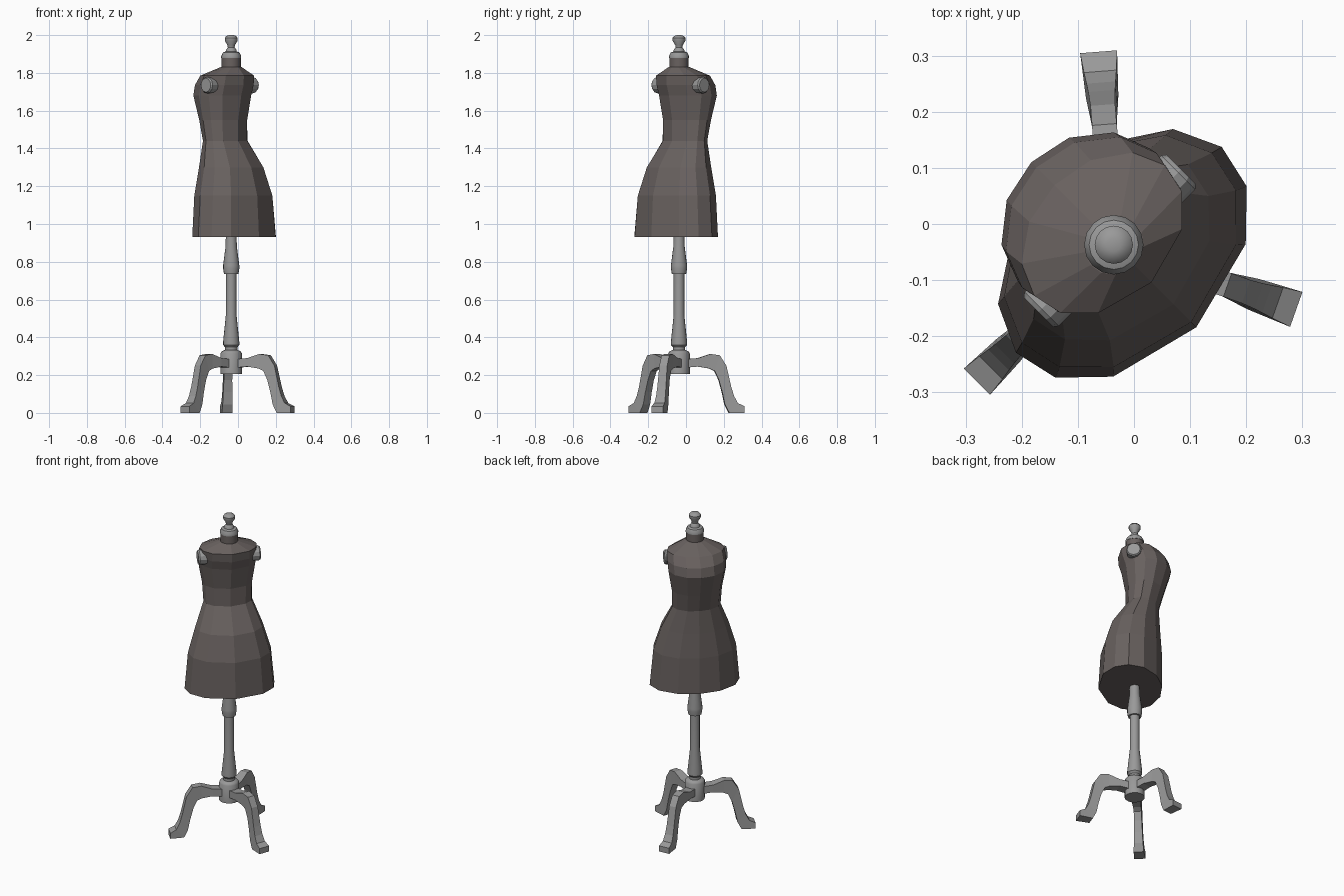
import bpy
import bmesh
from math import sin, cos, radians, pi
from mathutils import Matrix, Vector

if "Cube" in bpy.data.objects:
    bpy.data.objects.remove(bpy.data.objects["Cube"])

AXIS = Vector((-0.036, -0.037, 0))


def material(name, color):
    mat = bpy.data.materials.new(name)
    mat.use_nodes = True
    mat.diffuse_color = color
    mat.node_tree.nodes["Principled BSDF"].inputs["Base Color"].default_value = color
    return mat


fabric = material("dark fabric", (0.14, 0.12, 0.115, 1))
grey = material("grey metal", (0.32, 0.32, 0.32, 1))


def loft(name, rings, mat, turn=0, smooth=False):
    """Skin a list of equal-length point rings, cap both ends, place on the stand axis."""
    bm = bmesh.new()
    loops = [[bm.verts.new(p) for p in ring] for ring in rings]
    for a, b in zip(loops, loops[1:]):
        for i in range(len(a)):
            j = (i + 1) % len(a)
            bm.faces.new((a[i], a[j], b[j], b[i]))
    bm.faces.new(loops[0])
    bm.faces.new(loops[-1])
    bmesh.ops.recalc_face_normals(bm, faces=bm.faces)
    mesh = bpy.data.meshes.new(name)
    bm.to_mesh(mesh)
    bm.free()
    mesh.materials.append(mat)
    obj = bpy.data.objects.new(name, mesh)
    bpy.context.collection.objects.link(obj)
    obj.matrix_world = Matrix.Translation(AXIS) @ Matrix.Rotation(radians(turn), 4, "Z")
    if smooth:
        bpy.ops.object.select_all(action="DESELECT")
        obj.select_set(True)
        bpy.context.view_layer.objects.active = obj
        bpy.ops.object.shade_smooth_by_angle(angle=radians(35))
    return obj


def lathe(name, profile, mat, sides=16):
    rings = [[(r * cos(2 * pi * i / sides), r * sin(2 * pi * i / sides), z)
              for i in range(sides)] for r, z in profile]
    return loft(name, rings, mat, smooth=True)


# Torso: twelve-sided rings given as height, half width, chest depth, back depth
half = [-90, -50, -22, 4, 32, 62, 90]
angles = half + [180 - a for a in reversed(half[1:-1])]
sections = [
    (0.93, 0.26, 0.157, -0.208),
    (1.15, 0.24, 0.155, -0.195),
    (1.30, 0.195, 0.145, -0.15),
    (1.44, 0.14, 0.137, -0.052),
    (1.55, 0.145, 0.168, -0.052),
    (1.68, 0.167, 0.208, -0.075),
    (1.735, 0.17, 0.195, -0.092),
    (1.785, 0.165, 0.15, -0.095),
    (1.832, 0.055, 0.052, -0.052),
]
rings = []
for z, w, front, back in sections:
    mid, depth = (front + back) / 2, (front - back) / 2
    rings.append([(w * cos(radians(a)), mid + depth * sin(radians(a)), z) for a in angles])
loft("torso", rings, fabric, turn=45)

# Neck and finial
lathe("neck", [(0.051, 1.815), (0.051, 1.885)], fabric)
lathe("neck_cap", [(0.053, 1.88), (0.053, 1.89), (0.044, 1.908), (0.03, 1.913)], grey)
lathe("finial", [(0.03, 1.91), (0.028, 1.922), (0.018, 1.935), (0.02, 1.947),
                 (0.034, 1.97), (0.034, 1.985), (0.026, 1.995), (0.012, 2.0)], grey)

# Arm caps on both shoulders
for side, name in ((1, "left_arm_cap"), (-1, "right_arm_cap")):
    caps = [[(side * x, 0.01 + r * cos(2 * pi * i / 12), 1.735 + r * sin(2 * pi * i / 12))
             for i in range(12)] for x, r in ((0.13, 0.043), (0.172, 0.043), (0.18, 0.037))]
    loft(name, caps, grey, turn=45)

# Turned pole and hub
lathe("pole", [(0.028, 0.95), (0.03, 0.88), (0.043, 0.78), (0.043, 0.765), (0.038, 0.735),
               (0.028, 0.735), (0.028, 0.52), (0.043, 0.375), (0.043, 0.36), (0.033, 0.348),
               (0.033, 0.315)], grey)
lathe("hub", [(0.036, 0.332), (0.05, 0.326), (0.057, 0.315), (0.057, 0.205)], grey)

# Curved legs: top reach, top height, underside reach, underside height, half width
leg = [
    (0.04, 0.285, 0.04, 0.24, 0.03),
    (0.10, 0.29, 0.10, 0.245, 0.028),
    (0.165, 0.312, 0.16, 0.235, 0.023),
    (0.215, 0.305, 0.188, 0.222, 0.022),
    (0.25, 0.25, 0.21, 0.175, 0.022),
    (0.275, 0.14, 0.228, 0.11, 0.024),
    (0.29, 0.09, 0.242, 0.045, 0.026),
    (0.31, 0.052, 0.265, 0.0, 0.029),
    (0.345, 0.035, 0.345, 0.0, 0.033),
]
for name, turn in (("back_leg", 94.5), ("left_leg", -19.5), ("right_leg", 225)):
    loft(name, [[(a, -w, b), (a, w, b), (c, w, d), (c, -w, d)] for a, b, c, d, w in leg],
         grey, turn=turn)
